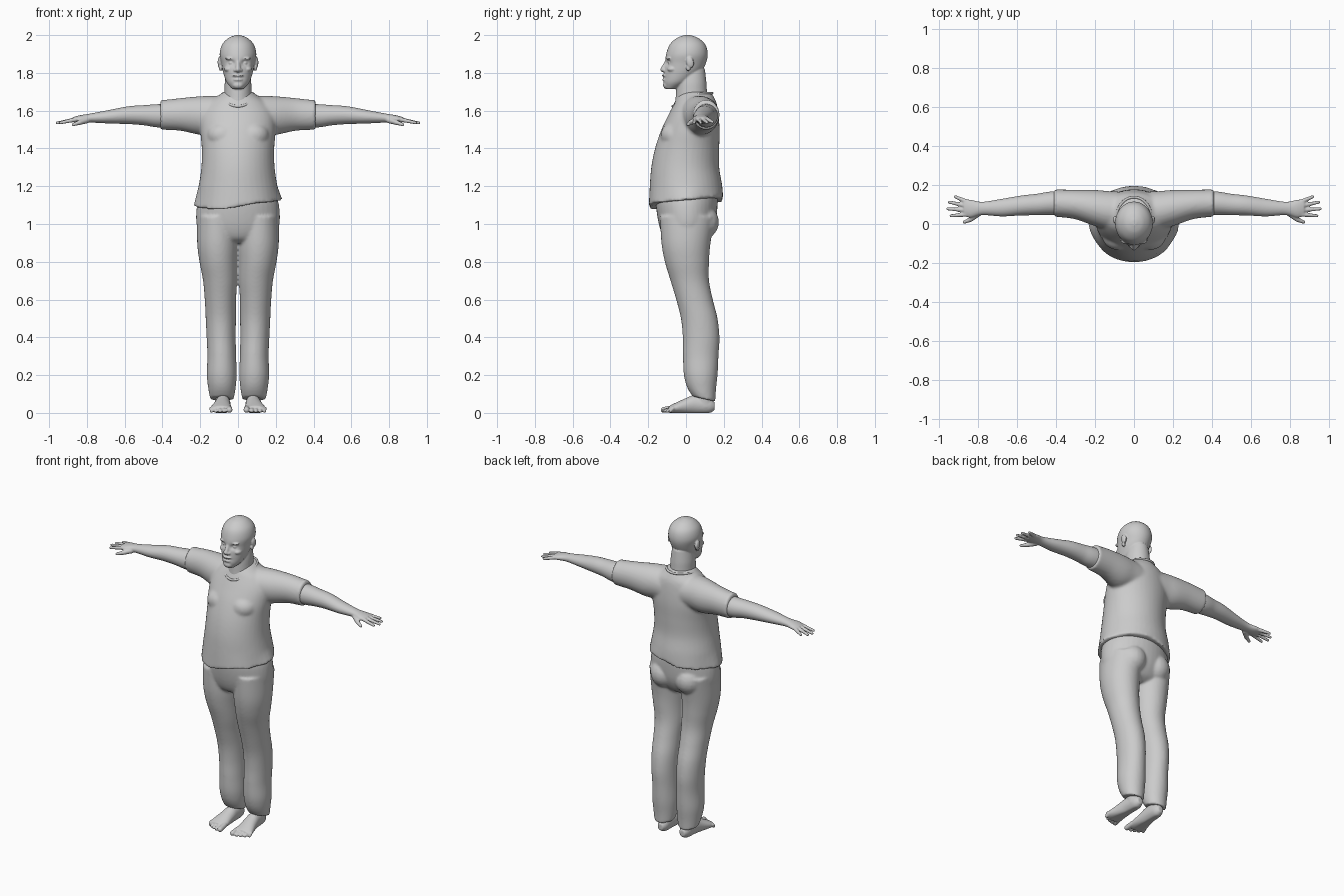
import bpy
import bmesh
from math import sin, cos, pi, exp
from mathutils import Vector, Matrix

if "Cube" in bpy.data.objects:
    bpy.data.objects.remove(bpy.data.objects["Cube"])

grey = bpy.data.materials.new("plain_grey")
grey.use_nodes = True
COLOUR = (0.6, 0.6, 0.6, 1)
grey.diffuse_color = COLOUR
grey.node_tree.nodes["Principled BSDF"].inputs["Base Color"].default_value = COLOUR


def smooth_rows(rows, steps=6):
    """Interpolate cross-section rows with a smooth spline."""
    rows = [Vector(r) for r in rows]
    padded = [rows[0]] + rows + [rows[-1]]
    result = []
    for a, b, c, d in zip(padded, padded[1:], padded[2:], padded[3:]):
        for i in range(steps):
            t = i / steps
            result.append(b + (c - a) * (t / 2)
                          + (a * 2 - b * 5 + c * 4 - d) * (t * t / 2)
                          + (b * 3 - a - c * 3 + d) * (t ** 3 / 2))
    return result + [rows[-1]]


def loft(bm, axis, rows, side=1, sides=40):
    """Closed oval tube along an axis; row = position, two centres, two radii."""
    k = "xyz".index(axis)
    u, v = [i for i in range(3) if i != k]
    rings = []
    for pos, cu, cv, ru, rv in smooth_rows(rows):
        ring = []
        for i in range(sides):
            a = 2 * pi * i / sides
            p = Vector()
            p[k], p[u], p[v] = pos, cu + ru * cos(a), cv + rv * sin(a)
            p.x *= side
            ring.append(bm.verts.new(p))
        rings.append(ring)
    for low, high in zip(rings, rings[1:]):
        for i in range(sides):
            j = (i + 1) % sides
            bm.faces.new((low[i], low[j], high[j], high[i]))
    bm.faces.new(rings[0])
    bm.faces.new(rings[-1])
    return [vert for ring in rings for vert in ring]


def blob(bm, centre, radii, tilt=0):
    matrix = (Matrix.Translation(centre) @ Matrix.Rotation(tilt, 4, "X")
              @ Matrix.Diagonal((*radii, 1)))
    bmesh.ops.create_uvsphere(bm, u_segments=20, v_segments=12, radius=1, matrix=matrix)


def finger(bm, start, end, r0, r1, beads=16):
    start, end = Vector(start), Vector(end)
    for i in range(beads):
        t = i / (beads - 1)
        r = r0 + (r1 - r0) * t
        blob(bm, start.lerp(end, t), (r, r, r))


def finish(name, bm, voxel, smoothing, mirror=False):
    """Fuse the overlapping volumes into one smooth skin."""
    bmesh.ops.recalc_face_normals(bm, faces=bm.faces)
    mesh = bpy.data.meshes.new(name)
    bm.to_mesh(mesh)
    bm.free()
    mesh.materials.append(grey)
    obj = bpy.data.objects.new(name, mesh)
    bpy.context.collection.objects.link(obj)
    remesh = obj.modifiers.new("fuse", "REMESH")
    remesh.mode = "VOXEL"
    remesh.voxel_size = voxel
    remesh.use_smooth_shade = True
    relax = obj.modifiers.new("relax", "SMOOTH")
    relax.factor = 0.5
    relax.iterations = smoothing
    if mirror:
        obj.modifiers.new("mirror", "MIRROR").use_mirror_merge = False
    return obj


# Head and neck
bm = bmesh.new()
skull = loft(bm, "z", [
    (1.715, 0, -.08, .03, .03), (1.75, 0, -.05, .06, .068), (1.8, 0, -.02, .078, .096),
    (1.85, 0, -.003, .088, .108), (1.9, 0, .005, .097, .11), (1.95, 0, .008, .084, .094),
    (1.985, 0, .008, .05, .056), (2.0, 0, .008, .012, .014)], sides=64)
for vert in skull:  # eye sockets and mouth crease
    if vert.co.y < 0:
        x, z = abs(vert.co.x), vert.co.z
        vert.co.y += .018 * exp(-((x - .036) / .018) ** 2 - ((z - 1.852) / .014) ** 2)
        vert.co.y += .006 * exp(-(x / .03) ** 2 - ((z - 1.772) / .006) ** 2)
loft(bm, "z", [(1.54, 0, .07, .12, .08), (1.62, 0, .042, .088, .094),
               (1.68, 0, .03, .073, .084), (1.75, 0, .03, .07, .078), (1.82, 0, .03, .06, .07)])
finger(bm, (0, -.1, 1.862), (0, -.122, 1.818), .01, .014)
blob(bm, (0, -.112, 1.786), (.03, .016, .008))
blob(bm, (0, -.109, 1.764), (.026, .017, .009))
blob(bm, (0, -.1, 1.735), (.03, .022, .02))
for s in (1, -1):
    blob(bm, (s * .036, -.082, 1.852), (.014, .014, .011))
    blob(bm, (s * .036, -.09, 1.876), (.032, .014, .008))
    blob(bm, (s * .014, -.114, 1.814), (.01, .012, .009))
    blob(bm, (s * .05, -.07, 1.82), (.024, .03, .016))
    blob(bm, (s * .097, .022, 1.855), (.011, .02, .03), .2)
    blob(bm, (s * .092, .012, 1.825), (.009, .012, .016), .2)
finish("head_and_neck", bm, .0045, 3)

# Shirt with sleeves and a wavy hem
bm = bmesh.new()
torso = loft(bm, "z", [
    (1.11, 0, 0, .23, .197), (1.2, 0, 0, .209, .192), (1.3, 0, -.004, .194, .18),
    (1.4, 0, .006, .192, .17), (1.5, 0, .024, .2, .154), (1.58, 0, .04, .195, .132),
    (1.64, 0, .05, .16, .112), (1.675, 0, .05, .11, .096), (1.7, 0, .052, .076, .078)])
for vert in torso:
    x, y, z = vert.co
    weight = min(max((1.2 - z) / .09, 0), 1)
    vert.co.z += weight * (.1 * y + .11 * x + .008 * sin(20 * x))
    vert.co.x *= 1 + weight * .03 * cos(30 * y)
for s in (1, -1):
    loft(bm, "x", [
        (.02, .065, 1.57, .1, .1), (.12, .068, 1.575, .1, .103), (.2, .082, 1.574, .093, .102),
        (.3, .1, 1.58, .076, .087), (.38, .106, 1.578, .071, .08),
        (.412, .107, 1.578, .071, .079)], side=s)
    blob(bm, (s * .08, -.06, 1.47), (.085, .075, .07))
finish("shirt", bm, .009, 6)

# Neckline band
curve = bpy.data.curves.new("collar", "CURVE")
curve.dimensions = "3D"
curve.bevel_depth = .007
curve.bevel_resolution = 3
spline = curve.splines.new("POLY")
COUNT = 48
spline.points.add(COUNT - 1)
spline.use_cyclic_u = True
for i, point in enumerate(spline.points):
    a = 2 * pi * i / COUNT
    point.co = (.088 * sin(a), .034 - .104 * cos(a), 1.658 - .035 * cos(a) + .02 * sin(a) ** 2, 1)
curve.materials.append(grey)
bpy.context.collection.objects.link(bpy.data.objects.new("collar", curve))

# Trousers
bm = bmesh.new()
loft(bm, "z", [(1.17, 0, .005, .195, .16), (1.1, 0, .004, .217, .163), (1.0, 0, .006, .22, .15),
               (.93, 0, .002, .19, .12), (.9, 0, 0, .12, .08)])
for s in (1, -1):
    leg = loft(bm, "z", [
        (1.04, .108, .008, .107, .146), (.9, .108, 0, .108, .13), (.8, .104, .005, .1, .117),
        (.7, .095, .02, .09, .102), (.6, .093, .045, .083, .097), (.5, .091, .07, .08, .097),
        (.4, .089, .08, .077, .097), (.3, .086, .078, .076, .094), (.2, .086, .078, .079, .089),
        (.12, .085, .084, .071, .074), (.075, .085, .095, .062, .06)], side=s)
    for vert in leg:  # cuffs drop towards the heel
        if vert.co.z < .15:
            vert.co.z -= (.15 - vert.co.z) * 3 * (vert.co.y - .09)
    blob(bm, (s * .088, .075, 1.01), (.09, .1, .095))
finish("trousers", bm, .008, 5)

# Arms and hands
bm = bmesh.new()
loft(bm, "x", [
    (.25, .105, 1.58, .06, .06), (.41, .107, 1.573, .061, .062), (.5, .1, 1.576, .055, .053),
    (.58, .095, 1.576, .051, .047), (.68, .084, 1.568, .045, .036), (.78, .08, 1.561, .034, .024),
    (.84, .079, 1.556, .046, .019), (.875, .084, 1.552, .042, .013)])
tips = [(.918, .14, 1.54), (.948, .112, 1.537), (.957, .078, 1.535), (.94, .042, 1.536)]
for i, tip in enumerate(tips):
    finger(bm, (.86, .115 - .022 * i, 1.553), tip, .012, .0085)
finger(bm, (.8, .055, 1.55), (.84, .023, 1.537), .017, .013)
finger(bm, (.84, .023, 1.537), (.872, .01, 1.526), .012, .009)
finish("arms_and_hands", bm, .0045, 3, mirror=True)

# Bare feet
bm = bmesh.new()
loft(bm, "y", [
    (.152, .078, .035, .018, .02), (.12, .078, .04, .034, .042), (.05, .08, .045, .04, .05),
    (0, .084, .036, .046, .042), (-.06, .09, .024, .056, .027), (-.09, .089, .018, .052, .018)])
loft(bm, "z", [(.03, .08, .1, .035, .042), (.1, .082, .09, .037, .045), (.2, .084, .09, .04, .045)])
for i in range(5):
    r = .016 if i == 0 else .0115 - .0005 * i
    x = .045 if i == 0 else .05 + .0225 * i
    finger(bm, (x + .003, -.07, .024), (x, -.118 + .0022 * i * i, r), r, r)
for vert in bm.verts:
    vert.co.z = max(vert.co.z, 0)
finish("feet", bm, .0045, 3, mirror=True)
